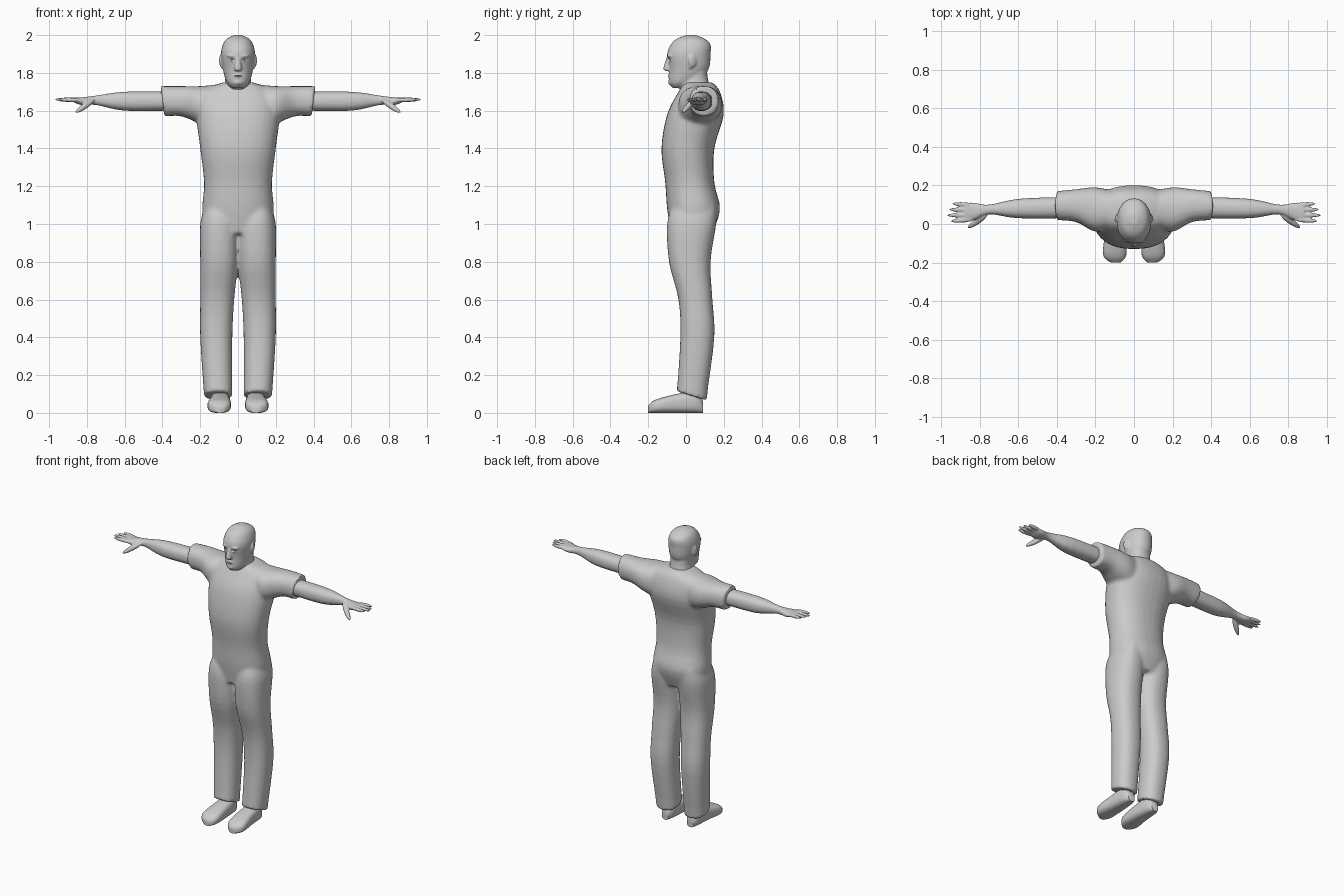
import bpy, bmesh, math
from mathutils import Matrix, Vector

cube = bpy.data.objects.get("Cube")
if cube:
    bpy.data.objects.remove(cube, do_unlink=True)

grey = bpy.data.materials.new("plain grey")
grey.use_nodes = True
grey.diffuse_color = (.6, .6, .6, 1)
grey.node_tree.nodes["Principled BSDF"].inputs["Base Color"].default_value = grey.diffuse_color

SIDES = {"left": 1, "right": -1}
STEPS = 4


def spline(keys):
    """Pass a smooth curve through the key sections."""
    keys = [Vector(key) for key in keys]
    ends = [keys[0]] + keys + [keys[-1]]
    sections = []
    for before, start, stop, after in zip(ends, ends[1:], ends[2:], ends[3:]):
        leave, arrive = (stop - before) / 2, (after - start) / 2
        for step in range(STEPS):
            t = step / STEPS
            bend = leave * (1 - t) - arrive * t
            ease = t * t * (3 - 2 * t)
            sections.append(start.lerp(stop, ease) + bend * t * (1 - t))
    return sections + [keys[-1]]


def loft(bm, keys, axis="z", side=1, power=2.3, slant=0, sides=32):
    """Skin sections (position, low a, high a, low b, high b); slant tips the first one."""
    loops = []
    for section in spline(keys):
        place, a_low, a_high, b_low, b_high = section
        loop = []
        for k in range(sides):
            angle = math.tau * k / sides
            c, s = math.cos(angle), math.sin(angle)
            u = math.copysign(abs(c) ** (2 / power), c)
            v = math.copysign(abs(s) ** (2 / power), s)
            a = (a_low + a_high + u * (a_high - a_low)) / 2
            b = (b_low + b_high + v * (b_high - b_low)) / 2
            along = place if loops else place + slant * v
            x, y, z = {"z": (a, b, along), "x": (along, a, b), "y": (a, along, b)}[axis]
            loop.append(bm.verts.new((x * side, y, z)))
        loops.append(loop)
    for lower, upper in zip(loops, loops[1:]):
        for k in range(sides):
            following = (k + 1) % sides
            bm.faces.new((lower[k], lower[following], upper[following], upper[k]))
    bm.faces.new(loops[0])
    bm.faces.new(loops[-1])


def centred(levels):
    """Expand (z, half width, front, back) into full sections."""
    return [(z, -half, half, front, back) for z, half, front, back in levels]


def blob(bm, centre, size, turn=Matrix()):
    """Ellipsoid with its own radii and rotation."""
    matrix = Matrix.Translation(centre) @ turn @ Matrix.Diagonal((*size, 1))
    bmesh.ops.create_uvsphere(bm, u_segments=20, v_segments=12, radius=1, matrix=matrix)


def digit(bm, start, end, radius):
    """Slender ellipsoid reaching from start to end."""
    start, end = Vector(start), Vector(end)
    reach = end - start
    turn = reach.to_track_quat("Z", "Y").to_matrix().to_4x4()
    blob(bm, (start + end) / 2, (radius, radius, reach.length / 2), turn)


def finish(name, bm, voxel=None, cutter=None):
    """Make an object; with a voxel size, fuse overlapping solids into one skin."""
    bmesh.ops.recalc_face_normals(bm, faces=bm.faces[:])
    mesh = bpy.data.meshes.new(name)
    bm.to_mesh(mesh)
    bm.free()
    ob = bpy.data.objects.new(name, mesh)
    bpy.context.collection.objects.link(ob)
    if voxel:
        fuse = ob.modifiers.new("fuse", "REMESH")
        fuse.mode, fuse.voxel_size = "VOXEL", voxel
        if cutter:
            carve = ob.modifiers.new("carve", "BOOLEAN")
            carve.operation, carve.object = "DIFFERENCE", cutter
        soften = ob.modifiers.new("soften", "SMOOTH")
        soften.iterations = 4
        graph = bpy.context.evaluated_depsgraph_get()
        ob.data = bpy.data.meshes.new_from_object(ob.evaluated_get(graph))
        ob.modifiers.clear()
    ob.data.materials.clear()
    ob.data.materials.append(grey)
    for other in bpy.context.selected_objects:
        other.select_set(False)
    ob.select_set(True)
    bpy.context.view_layer.objects.active = ob
    bpy.ops.object.shade_smooth_by_angle(angle=math.radians(50))
    return ob


# Clothing: torso, sleeves and trouser legs
bm = bmesh.new()
loft(bm, centred([(.95, .18, -.08, .14), (1.08, .19, -.1, .18), (1.22, .18, -.11, .15),
                  (1.4, .2, -.13, .15), (1.58, .22, -.1, .2), (1.7, .19, -.04, .18),
                  (1.75, .08, -.01, .14)]))
for side in SIDES.values():
    loft(bm, [(.4, .02, .17, 1.57, 1.73), (.3, .01, .18, 1.57, 1.73),
              (.2, -.04, .19, 1.53, 1.73), (.1, -.02, .17, 1.5, 1.74)], "x", side, slant=.01)
    loft(bm, [(.09, .03, .18, -.05, .11), (.4, .03, .2, -.03, .15), (.6, .02, .2, -.04, .14),
              (.8, 0, .2, -.09, .13), (1, 0, .2, -.1, .16), (1.1, .03, .17, -.07, .16)],
         side=side, slant=-.025)
finish("shirt_and_trousers", bm, voxel=.011)

# Arms with palms, fingers and thumbs
for label, side in SIDES.items():
    bm = bmesh.new()
    loft(bm, [(.36, .03, .14, 1.6, 1.7), (.6, .03, .13, 1.6, 1.7), (.75, .05, .1, 1.63, 1.68),
              (.83, .02, .11, 1.63, 1.67), (.88, .02, .11, 1.65, 1.67)], "x", side)
    for finger, tip in enumerate((.95, .97, .96, .94)):
        spread = finger - 1.5
        digit(bm, (side * .83, .06 + spread * .025, 1.655),
              (side * tip, .06 + spread * .03, 1.66), .012)
    digit(bm, (side * .76, .05, 1.66), (side * .86, -.02, 1.59), .016)
    finish(label + "_arm", bm, voxel=.005)

# Shoes
for label, side in SIDES.items():
    bm = bmesh.new()
    loft(bm, [(-.2, .07, .12, 0, .04), (-.16, .04, .16, 0, .07), (-.05, .04, .15, 0, .1),
              (.05, .05, .14, 0, .11), (.09, .07, .12, 0, .06)], "y", side, power=2.8)
    finish(label + "_shoe", bm)

# Carving shape for the eye sockets and the mouth line
bm = bmesh.new()
for side in SIDES.values():
    blob(bm, (side * .035, -.1, 1.868), (.02, .02, .012))
blob(bm, (0, -.1, 1.784), (.026, .015, .003))
carver = finish("face_carver", bm)
carver.hide_render = True

# Head, neck and face
bm = bmesh.new()
loft(bm, centred([(1.72, .03, -.07, 0), (1.75, .06, -.09, .06), (1.82, .08, -.09, .12),
                  (1.9, .09, -.1, .13), (1.95, .08, -.08, .13), (1.98, .06, -.05, .1),
                  (2, .02, 0, .05)]), power=2.1)
loft(bm, centred([(1.66, .11, -.03, .16), (1.75, .07, -.03, .12), (1.83, .07, -.02, .11)]))
loft(bm, centred([(1.81, .014, -.11, -.07), (1.825, .02, -.12, -.07), (1.89, .01, -.1, -.07)]))
blob(bm, (0, -.075, 1.75), (.026, .02, .017))
blob(bm, (0, -.08, 1.785), (.027, .018, .011))

# Brows and ears
for side in SIDES.values():
    swing = Matrix.Rotation(side * .35, 4, "Z")
    blob(bm, (side * .034, -.08, 1.89), (.028, .02, .008), swing)
    blob(bm, (side * .09, .034, 1.865), (.008, .023, .034), swing)
    blob(bm, (side * .084, .024, 1.84), (.008, .013, .018))
finish("head", bm, voxel=.0055, cutter=carver)
bpy.data.objects.remove(carver, do_unlink=True)

# Eyeballs set in the sockets
bm = bmesh.new()
for side in SIDES.values():
    blob(bm, (side * .035, -.07, 1.868), (.016, .014, .009))
finish("eyes", bm)
